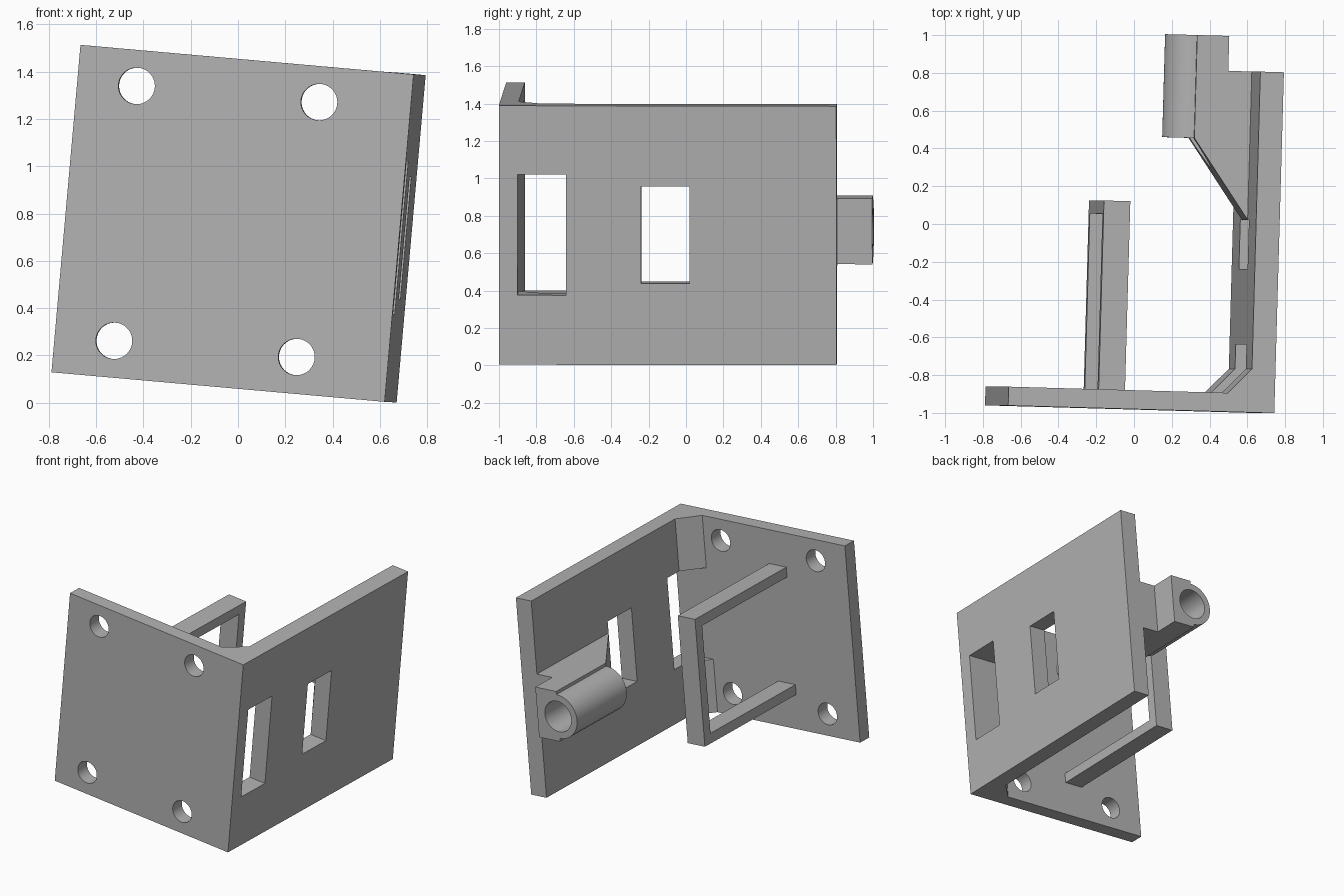
import bpy, bmesh, math
from mathutils import Matrix, Vector

cube = bpy.data.objects.get("Cube")
if cube:
    bpy.data.objects.remove(cube, do_unlink=True)

grey = bpy.data.materials.new("plain grey")
grey.use_nodes = True
COLOUR = (0.45, 0.45, 0.45, 1)
grey.diffuse_color = COLOUR
grey.node_tree.nodes["Principled BSDF"].inputs["Base Color"].default_value = COLOUR

# Slightly tilted frame of the whole bracket, with its origin at the outer corner
u = Vector((1.41, -0.04, -0.125)).normalized()
v = Vector((0.05, 1.8, -0.003))
w = u.cross(v).normalized()
v = w.cross(u)
FRAME = Matrix((u, v, w)).transposed().to_4x4()
FRAME.translation = (0.62, -1.0, 0.004)


def prism(name, outline, axis, lo, hi):
    """Extrude a closed 2D outline along x, y or z."""
    def place(p, d):
        return {"x": (d, p[0], p[1]), "y": (p[0], d, p[1]), "z": (p[0], p[1], d)}[axis]
    bm = bmesh.new()
    face = bm.faces.new([bm.verts.new(place(p, lo)) for p in outline])
    top = bmesh.ops.extrude_face_region(bm, geom=[face])["geom"]
    shift = Vector(place((0, 0), hi - lo))
    bmesh.ops.translate(bm, vec=shift, verts=[g for g in top if isinstance(g, bmesh.types.BMVert)])
    bmesh.ops.recalc_face_normals(bm, faces=bm.faces)
    mesh = bpy.data.meshes.new(name)
    bm.to_mesh(mesh)
    bm.free()
    mesh.materials.append(grey)
    obj = bpy.data.objects.new(name, mesh)
    bpy.context.collection.objects.link(obj)
    return obj


def rect(x0, x1, y0, y1):
    return [(x0, y0), (x1, y0), (x1, y1), (x0, y1)]


def circle(x, y, r, n=48):
    return [(x + r * math.cos(math.tau * i / n), y + r * math.sin(math.tau * i / n)) for i in range(n)]


def combine(obj, other, operation):
    """Bake a boolean into obj and discard the other solid."""
    mod = obj.modifiers.new("boolean", "BOOLEAN")
    mod.operation, mod.solver, mod.object = operation, "EXACT", other
    other.hide_render = True
    bpy.context.view_layer.update()
    mesh = bpy.data.meshes.new_from_object(obj.evaluated_get(bpy.context.evaluated_depsgraph_get()))
    obj.modifiers.clear()
    obj.data = mesh
    bpy.data.objects.remove(other, do_unlink=True)


HEIGHT, MID = 1.39, 0.697

# Front and side plates with a chamfered inner corner
plates = prism("corner_plates", [(-1.415, 0), (0, 0), (0, 1.805), (-0.125, 1.805),
                                 (-0.125, 0.23), (-0.25, 0.1), (-1.415, 0.1)], "z", 0, HEIGHT)

# Screw holes in the front plate
for x in (-1.163, -0.388):
    for z in (MID - 0.541, MID + 0.541):
        combine(plates, prism("hole_cutter", circle(x, z, 0.077), "y", -0.1, 0.2), "DIFFERENCE")

# Windows in the side plate
for window in (rect(0.1, 0.36, 0.373, 1.02), rect(0.76, 1.02, 0.437, 0.957)):
    combine(plates, prism("window_cutter", window, "x", -0.3, 0.1), "DIFFERENCE")

# U-shaped loop behind the front plate
low, high, end, bar = MID - 0.45, MID + 0.45, 1.10, 0.07
loop = prism("rear_loop", [(0.05, low), (end, low), (end, high), (0.05, high),
                           (0.05, high - bar), (end - bar, high - bar),
                           (end - bar, low + bar), (0.05, low + bar)], "x", -0.915, -0.775)

# Tube on a gusseted block, bored right through
start, stop, axis_x = 1.445, 1.99, -0.42
tube = prism("hinge_tube", [(-0.06, 1.04), (-0.125, 1.02), (axis_x, start), (axis_x, stop),
                            (-0.25, stop), (-0.25, 1.805), (-0.125, 1.805), (-0.06, 1.75)],
             "z", MID - 0.177, MID + 0.177)
combine(tube, prism("barrel", circle(axis_x, MID, 0.155), "y", start, stop), "UNION")
combine(tube, prism("bore_cutter", circle(axis_x, MID, 0.108), "y", 1.0, 2.1), "DIFFERENCE")

for obj in (plates, loop, tube):
    obj.data.transform(FRAME)
    bpy.ops.object.select_all(action="DESELECT")
    obj.select_set(True)
    bpy.context.view_layer.objects.active = obj
    bpy.ops.object.shade_smooth_by_angle(angle=math.radians(30))
